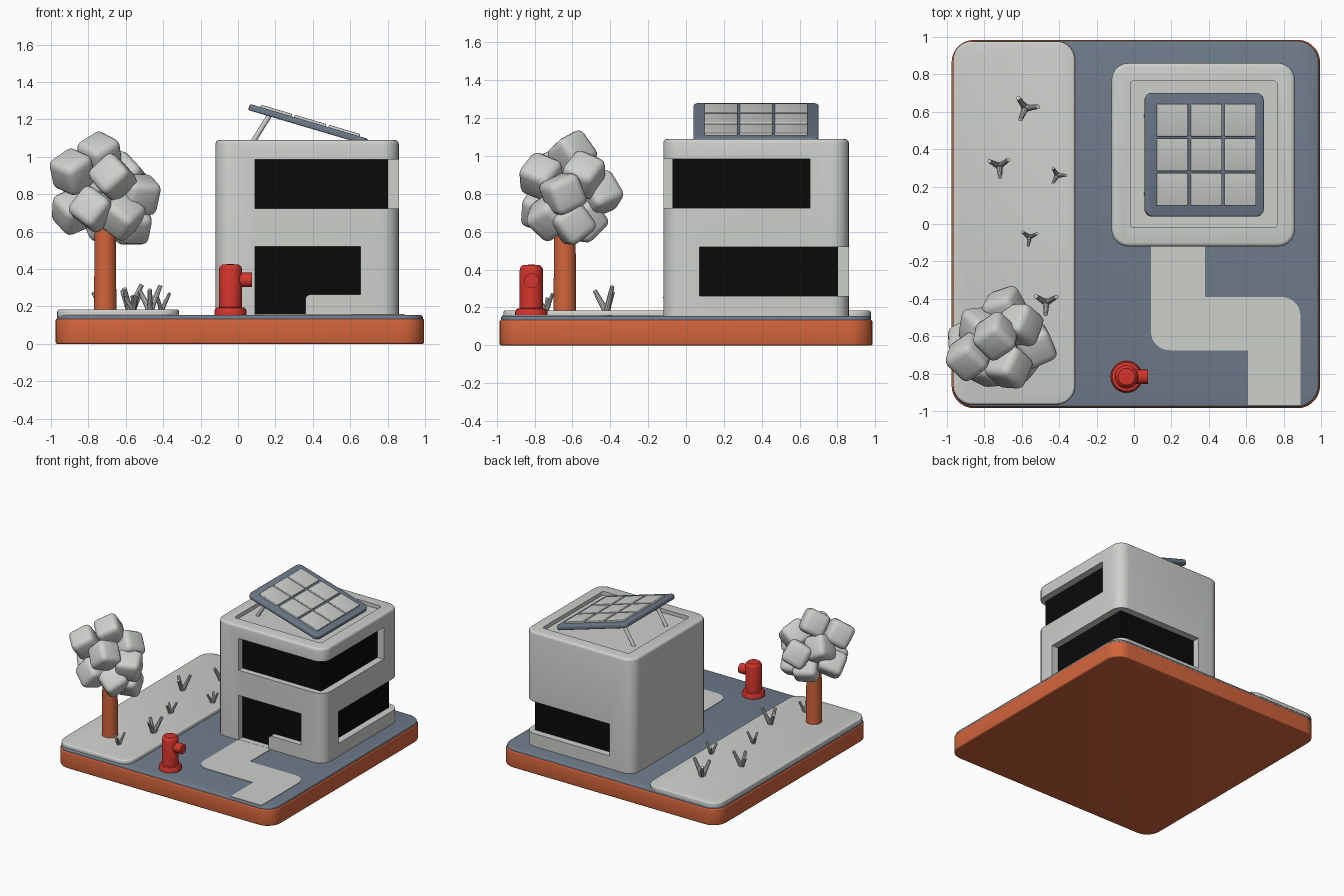
import bpy, bmesh, math, random
from mathutils import Vector, Matrix, Euler

if "Cube" in bpy.data.objects:
    bpy.data.objects.remove(bpy.data.objects["Cube"])

random.seed(4)


def material(name, col):
    m = bpy.data.materials.new(name)
    m.diffuse_color = (*col, 1)
    m.use_nodes = True
    m.node_tree.nodes["Principled BSDF"].inputs["Base Color"].default_value = m.diffuse_color
    return m


ORANGE = material("orange", (0.65, 0.13, 0.045))
SLATE = material("slate", (0.16, 0.20, 0.26))
PALE = material("pale grey", (0.61, 0.63, 0.60))
RED = material("red", (0.66, 0.035, 0.025))
BLACK = material("black glass", (0.003, 0.003, 0.003))


def finish(bm, name, mat):
    bmesh.ops.recalc_face_normals(bm, faces=bm.faces[:])
    me = bpy.data.meshes.new(name)
    bm.to_mesh(me)
    bm.free()
    ob = bpy.data.objects.new(name, me)
    bpy.context.collection.objects.link(ob)
    me.materials.append(mat)
    smooth(ob)
    return ob


def smooth(ob):
    bpy.ops.object.select_all(action='DESELECT')
    ob.select_set(True)
    bpy.context.view_layer.objects.active = ob
    bpy.ops.object.shade_smooth_by_angle(angle=math.radians(35))


def prism(name, pts, z0, z1, mat, bevel=0.0, bottom=0.0, mtx=None):
    """Extrude an outline of (x, y[, corner radius]) points from z0 to z1."""
    outline = []
    for i, p in enumerate(pts):
        c = Vector(p[:2])
        r = p[2] if len(p) > 2 else 0
        if r == 0:
            outline.append(c)
            continue
        u = (Vector(pts[i - 1][:2]) - c).normalized()
        v = (Vector(pts[(i + 1) % len(pts)][:2]) - c).normalized()
        for k in range(8):
            a = k / 7 * math.pi / 2
            outline.append(c + u * r * (1 - math.sin(a)) + v * r * (1 - math.cos(a)))
    bm = bmesh.new()
    low = bm.faces.new([bm.verts.new((p.x, p.y, z0)) for p in outline])
    ext = bmesh.ops.extrude_face_region(bm, geom=[low], use_keep_orig=True)
    top = [g for g in ext['geom'] if isinstance(g, bmesh.types.BMVert)]
    bmesh.ops.translate(bm, vec=(0, 0, z1 - z0), verts=top)
    bmesh.ops.recalc_face_normals(bm, faces=bm.faces[:])
    for z, w in ((z1, bevel), (z0, bottom)):
        if w:
            ed = [e for e in bm.edges if all(abs(v.co.z - z) < 1e-5 for v in e.verts)]
            bmesh.ops.bevel(bm, geom=ed, offset=w, segments=3, affect='EDGES', profile=0.5)
    if mtx:
        bm.transform(mtx)
    return finish(bm, name, mat)


def rect(x0, x1, y0, y1, r=0):
    return [(x0, y0, r), (x1, y0, r), (x1, y1, r), (x0, y1, r)]


def box(name, x0, x1, y0, y1, z0, z1, mat):
    return prism(name, rect(x0, x1, y0, y1), z0, z1, mat)


def add_rod(bm, a, b, r0, r1, sides=12):
    a, b = Vector(a), Vector(b)
    d = b - a
    m = Matrix.Translation((a + b) / 2) @ d.to_track_quat('Z', 'Y').to_matrix().to_4x4()
    bmesh.ops.create_cone(bm, cap_ends=True, segments=sides, radius1=r0, radius2=r1,
                          depth=d.length, matrix=m)


def lathe(name, profile, cx, cy, mat, n=32):
    bm = bmesh.new()
    vs = [bm.verts.new((cx + r, cy, z)) for r, z in profile]
    es = [bm.edges.new(p) for p in zip(vs, vs[1:])]
    bmesh.ops.spin(bm, geom=vs + es, cent=(cx, cy, 0), axis=(0, 0, 1),
                   angle=math.tau, steps=n, use_merge=True)
    bmesh.ops.remove_doubles(bm, verts=bm.verts[:], dist=1e-5)
    return finish(bm, name, mat)


# Ground: orange plinth, slate paving, raised lawn strip, path
prism("plinth", rect(-0.975, 0.995, -0.985, 0.985, 0.12), 0, 0.135, ORANGE, 0.01, 0.01)
prism("paving", rect(-0.968, 0.988, -0.978, 0.978, 0.115), 0.12, 0.155, SLATE, 0.012)
prism("lawn", rect(-0.967, -0.315, -0.965, 0.977, 0.1), 0.15, 0.184, PALE, 0.012)
prism("path", [(0.09, -0.10), (0.09, -0.675, 0.1), (0.61, -0.675), (0.61, -0.968),
               (0.89, -0.968), (0.89, -0.39, 0.1), (0.38, -0.39), (0.38, -0.10)],
      0.15, 0.159, PALE)

# House body with window, doorway and roof recesses cut out
house = prism("house_walls", rect(-0.12, 0.86, -0.12, 0.86, 0.09), 0.15, 1.09, PALE, 0.02)
upright = Matrix.Rotation(math.pi / 2, 4, 'X')
cutters = [
    box("upper_window_cut", 0.09, 1.1, -0.4, 0.655, 0.725, 0.985, PALE),
    box("lower_window_cut", 0.085 + 0.005, 1.1, 0.07, 1.1, 0.26, 0.52, PALE),
    prism("doorway_cut", [(0.09, 0.16), (0.36, 0.16), (0.36, 0.265, 0.03), (0.655, 0.265),
                          (0.655, 0.52), (0.09, 0.52)], 0.05, 0.4, PALE, mtx=upright),
    prism("roof_cut", rect(-0.02, 0.765, -0.02, 0.765, 0.02), 1.06, 1.3, PALE),
]
# the doorway stays shallow so it never meets the side window
for c in cutters:
    mod = house.modifiers.new("cut", 'BOOLEAN')
    mod.object = c
    mod.operation = 'DIFFERENCE'
    mod.solver = 'EXACT'
    bpy.ops.object.select_all(action='DESELECT')
    bpy.context.view_layer.objects.active = house
    bpy.ops.object.modifier_apply(modifier=mod.name)
for c in cutters:
    bpy.data.objects.remove(c)
smooth(house)

# Recessed glass
box("upper_glass", 0.08, 0.803, -0.072, 0.665, 0.715, 0.995, BLACK)
box("lower_glass", 0.08, 0.803, 0.06, 0.803, 0.25, 0.53, BLACK)
box("door_glass", 0.08, 0.665, -0.072, -0.03, 0.155, 0.53, BLACK)

# Solar panel: tilted slate tray, 3 x 3 cells, two struts
tilt = Matrix.Translation((0.375, 0.37, 1.173)) @ Matrix.Rotation(math.radians(16.5), 4, 'Y')
h = 0.33
prism("panel_frame", rect(-h, h, -h, h, 0.04), -0.017, 0.017, SLATE, 0.008, 0.008, mtx=tilt)
for i in (-1, 0, 1):
    for j in (-1, 0, 1):
        cx, cy, s = i * 0.19 + 0.005, j * 0.185, 0.087
        prism("solar_cell", rect(cx - s, cx + s, cy - s, cy + s, 0.008), 0.01, 0.03, PALE,
              0.005, mtx=tilt)
bm = bmesh.new()
for y in (0.16, 0.58):
    add_rod(bm, (0.065, y, 1.055), (0.17, y, 1.225), 0.014, 0.014)
finish(bm, "panel_struts", PALE)

# Tree trunk and foliage of rounded cubes
lathe("tree_trunk", [(0, 0.17), (0.06, 0.17), (0.056, 0.7), (0, 0.7)], -0.71, -0.64, ORANGE)
bm = bmesh.new()
for p in [(-0.74, -0.60, 1.01), (-0.885, -0.71, 0.92), (-0.67, -0.765, 0.89),
          (-0.53, -0.65, 0.80), (-0.69, -0.455, 0.80), (-0.61, -0.54, 0.90),
          (-0.88, -0.63, 0.71), (-0.78, -0.76, 0.72), (-0.62, -0.72, 0.68),
          (-0.57, -0.60, 0.645), (-0.82, -0.56, 0.84), (-0.71, -0.54, 0.66)]:
    rot = Euler([random.uniform(0.3, 0.8), random.uniform(-0.6, 0.6), random.uniform(0, 1.5)])
    b = bmesh.new()
    bmesh.ops.create_cube(b, size=0.185)
    bmesh.ops.bevel(b, geom=b.edges[:], offset=0.04, segments=3, affect='EDGES', profile=0.5)
    b.transform(Matrix.Translation(p) @ rot.to_matrix().to_4x4())
    tmp = bpy.data.meshes.new("tmp")
    b.to_mesh(tmp)
    b.free()
    bm.from_mesh(tmp)
    bpy.data.meshes.remove(tmp)
finish(bm, "tree_foliage", PALE)

# Grass tufts: three leaning blades each (x, y, size, turn)
bm = bmesh.new()
for x, y, s, turn in [(-0.58, 0.62, 1.1, 0.1), (-0.72, 0.31, 1.0, 0.6), (-0.41, 0.26, 0.75, 0.0),
                      (-0.56, -0.07, 0.75, 0.4), (-0.47, -0.42, 1.05, 0.5),
                      (-0.56, -0.74, 0.75, 0.9)]:
    for k in range(3):
        a = turn + k * math.tau / 3
        d = Vector((math.cos(a), math.sin(a), 0))
        base = Vector((x, y, 0.175))
        tip = base + (d * 0.06 + Vector((0, 0, (0.13, 0.10, 0.11)[k]))) * s
        add_rod(bm, base, tip, 0.017 * s, 0.011 * s, 10)
finish(bm, "grass_tufts", PALE)

# Fire hydrant: flanged foot, domed body, side nozzle
lathe("hydrant_body", [(0, 0.15), (0.085, 0.15), (0.085, 0.18), (0.077, 0.193), (0.062, 0.196),
                       (0.062, 0.395), (0.058, 0.412), (0.045, 0.424), (0, 0.427)],
      -0.04, -0.817, RED)
bm = bmesh.new()
add_rod(bm, (-0.03, -0.817, 0.342), (0.076, -0.817, 0.342), 0.039, 0.039, 24)
finish(bm, "hydrant_nozzle", RED)
